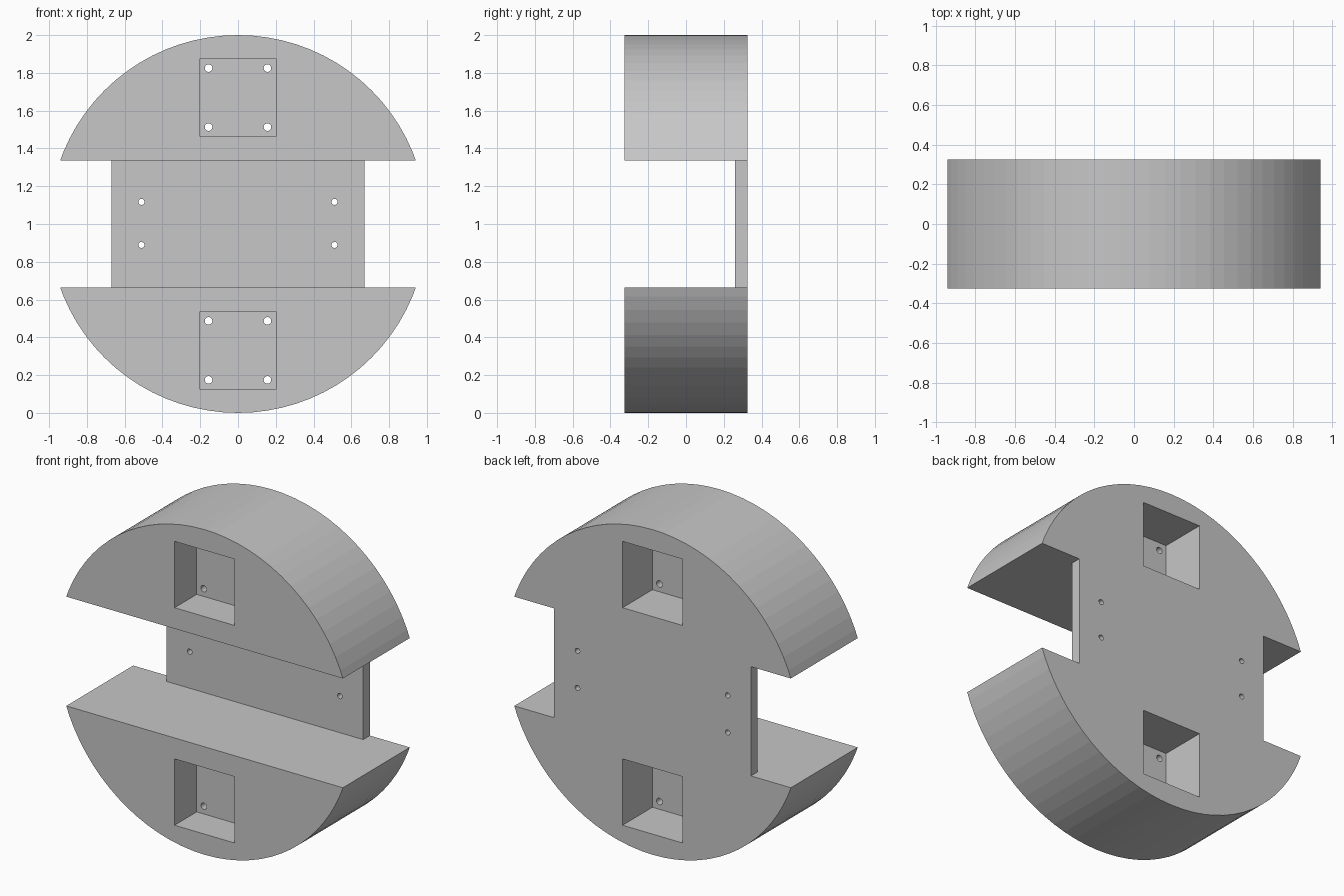
import bpy, math

if "Cube" in bpy.data.objects:
    bpy.data.objects.remove(bpy.data.objects["Cube"])

HALF_DEPTH = 0.325      # body spans y = -0.325 .. 0.325
SLOT = 0.336            # half height of the middle slot
MID = 1.0               # height of the disc centre

grey = bpy.data.materials.new("plain grey")
grey.diffuse_color = (0.57, 0.57, 0.57, 1)
grey.use_nodes = True
grey.node_tree.nodes["Principled BSDF"].inputs["Base Color"].default_value = grey.diffuse_color


def cylinder(name, x, z, radius, y0, y1, sides):
    bpy.ops.mesh.primitive_cylinder_add(
        vertices=sides, radius=radius, depth=y1 - y0,
        location=(x, (y0 + y1) / 2, z), rotation=(math.pi / 2, 0, 0))
    obj = bpy.context.object
    obj.name = name
    return obj


def box(name, x0, x1, y0, y1, z0, z1):
    bpy.ops.mesh.primitive_cube_add(
        size=1, location=((x0 + x1) / 2, (y0 + y1) / 2, (z0 + z1) / 2))
    obj = bpy.context.object
    obj.name = name
    obj.scale = (x1 - x0, y1 - y0, z1 - z0)
    return obj


def cut(target, cutter):
    cutter.hide_render = True
    bpy.context.view_layer.update()
    mod = target.modifiers.new("cut", 'BOOLEAN')
    mod.operation = 'DIFFERENCE'
    mod.solver = 'EXACT'
    mod.object = cutter
    bpy.context.view_layer.objects.active = target
    bpy.ops.object.modifier_apply(modifier=mod.name)
    bpy.data.objects.remove(cutter, do_unlink=True)


# Round body
body = cylinder("slotted_round_body", 0, MID, 1.0, -HALF_DEPTH, HALF_DEPTH, 80)
body.data.materials.append(grey)

# Middle slot, leaving a thin plate at the back
cut(body, box("slot", -1.3, 1.3, -1, 0.26, MID - SLOT, MID + SLOT))

for s in (-1, 1):
    # Side notches that narrow the back plate
    xs = sorted((s * 0.67, s * 1.3))
    cut(body, box("notch", *xs, -1, 1, MID - SLOT, MID + SLOT))

    # Square pockets front and back, with a web between them
    zc = MID + s * 0.669
    cut(body, box("front_pocket", -0.204, 0.204, -1, -0.11, zc - 0.204, zc + 0.204))
    cut(body, box("back_pocket", -0.204, 0.204, 0.035, 1, zc - 0.204, zc + 0.204))

    for t in (-1, 1):
        # Screw holes through the pocket webs
        for u in (-1, 1):
            cut(body, cylinder("web_hole", t * 0.156, zc + u * 0.156, 0.02, -0.3, 0.3, 24))
        # Screw holes through the back plate
        cut(body, cylinder("plate_hole", s * 0.511, MID + 0.003 + t * 0.114, 0.016, 0.1, 0.5, 24))
